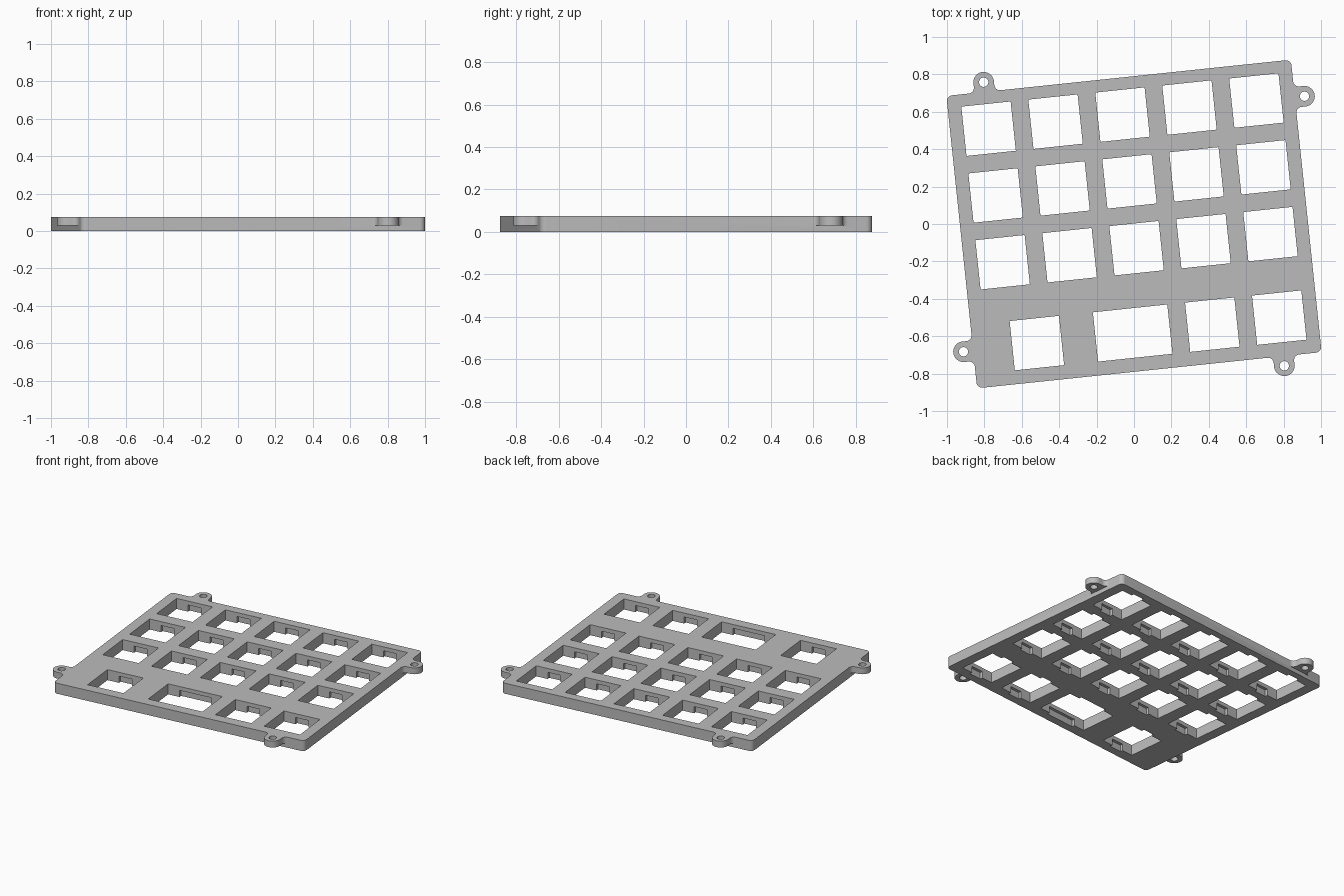
import bpy, bmesh
from math import sin, cos, pi, radians
from mathutils import Matrix

cube = bpy.data.objects.get("Cube")
if cube:
    bpy.data.objects.remove(cube, do_unlink=True)

TILT = Matrix.Rotation(radians(6), 4, 'Z')
TOP = 0.075
HALF_U, HALF_V = 0.926, 0.786
HOLE, PITCH = 0.265, 0.36

grey = bpy.data.materials.new("plain grey")
grey.use_nodes = True
grey.diffuse_color = (0.5, 0.5, 0.5, 1)
grey.node_tree.nodes["Principled BSDF"].inputs["Base Color"].default_value = (0.5, 0.5, 0.5, 1)


def arc(cx, cy, r, a0, a1, n=8):
    angles = [radians(a0 + (a1 - a0) * i / n) for i in range(n + 1)]
    return [(cx + r * cos(a), cy + r * sin(a)) for a in angles]


def rect(cx, cy, w, h):
    return [(cx + i * w / 2, cy + j * h / 2) for i, j in ((-1, -1), (1, -1), (1, 1), (-1, 1))]


def prisms(name, outlines, z0, z1):
    """One object holding an upright prism for each outline."""
    bm = bmesh.new()
    for pts in outlines:
        low = [bm.verts.new((x, y, z0)) for x, y in pts]
        high = [bm.verts.new((x, y, z1)) for x, y in pts]
        bm.faces.new(low)
        bm.faces.new(high)
        for i in range(len(pts)):
            j = (i + 1) % len(pts)
            bm.faces.new((low[i], low[j], high[j], high[i]))
    bmesh.ops.recalc_face_normals(bm, faces=bm.faces)
    bm.transform(TILT)
    mesh = bpy.data.meshes.new(name)
    bm.to_mesh(mesh)
    bm.free()
    mesh.materials.append(grey)
    obj = bpy.data.objects.new(name, mesh)
    bpy.context.collection.objects.link(obj)
    return obj


def combine(target, tool, operation):
    mod = target.modifiers.new(tool.name, 'BOOLEAN')
    mod.operation = operation
    mod.solver = 'EXACT'
    mod.object = tool
    bpy.context.view_layer.objects.active = target
    bpy.ops.object.modifier_apply(modifier=mod.name)
    bpy.data.objects.remove(tool, do_unlink=True)


# Plate with rounded corners
R = 0.03
u, v = HALF_U - R, HALF_V - R
outline = arc(u, v, R, 0, 90) + arc(-u, v, R, 90, 180) + arc(-u, -v, R, 180, 270) + arc(u, -v, R, 270, 360)
plate = prisms("switch_plate", [outline], 0, TOP)

# Four mounting ears with filleted necks
EAR, OUT, FIL = 0.055, 0.052, 0.03
side = EAR + FIL
ear = ([(-side, -0.02), (side, -0.02)] + arc(side, FIL, FIL, 270, 180, 6)
       + arc(0, OUT, EAR, 0, 180, 20) + arc(-side, FIL, FIL, 0, -90, 6))
places = [(-0.72, HALF_V, 0), (HALF_U, 0.584, -90), (0.72, -HALF_V, 180), (-HALF_U, -0.584, 90)]
ears, screw_holes = [], []
for px, py, turn in places:
    c, s = cos(radians(turn)), sin(radians(turn))
    ears.append([(px + a * c - b * s, py + a * s + b * c) for a, b in ear])
    screw_holes.append(arc(px - OUT * s, py + OUT * c, 0.025, 0, 345, 23))
combine(plate, prisms("mounting_ears", ears, 0.03, TOP), 'UNION')

# Switch openings: three full rows, then a mixed bottom row (centre u, centre v, width)
holes = [(PITCH * i, row, HOLE) for row in (0.588, 0.229, -0.13) for i in range(-2, 3)]
holes += [(x, -0.579, w) for x, w in ((-0.583, HOLE), (-0.068, 0.4), (0.36, HOLE), (0.72, HOLE))]
openings = [rect(x, y, w, HOLE) for x, y, w in holes]
combine(plate, prisms("openings", openings + screw_holes, -0.1, 0.2), 'DIFFERENCE')

# Clip notches under the front and back of every opening
notches = [rect(x, y, 0.095 if w == HOLE else 0.23, HOLE + 0.04) for x, y, w in holes]
combine(plate, prisms("clip_notches", notches, -0.1, 0.047), 'DIFFERENCE')

# Smooth the round corners, keep the cut edges sharp
bpy.ops.object.select_all(action='DESELECT')
plate.select_set(True)
bpy.context.view_layer.objects.active = plate
bpy.ops.object.shade_smooth_by_angle(angle=radians(30))
